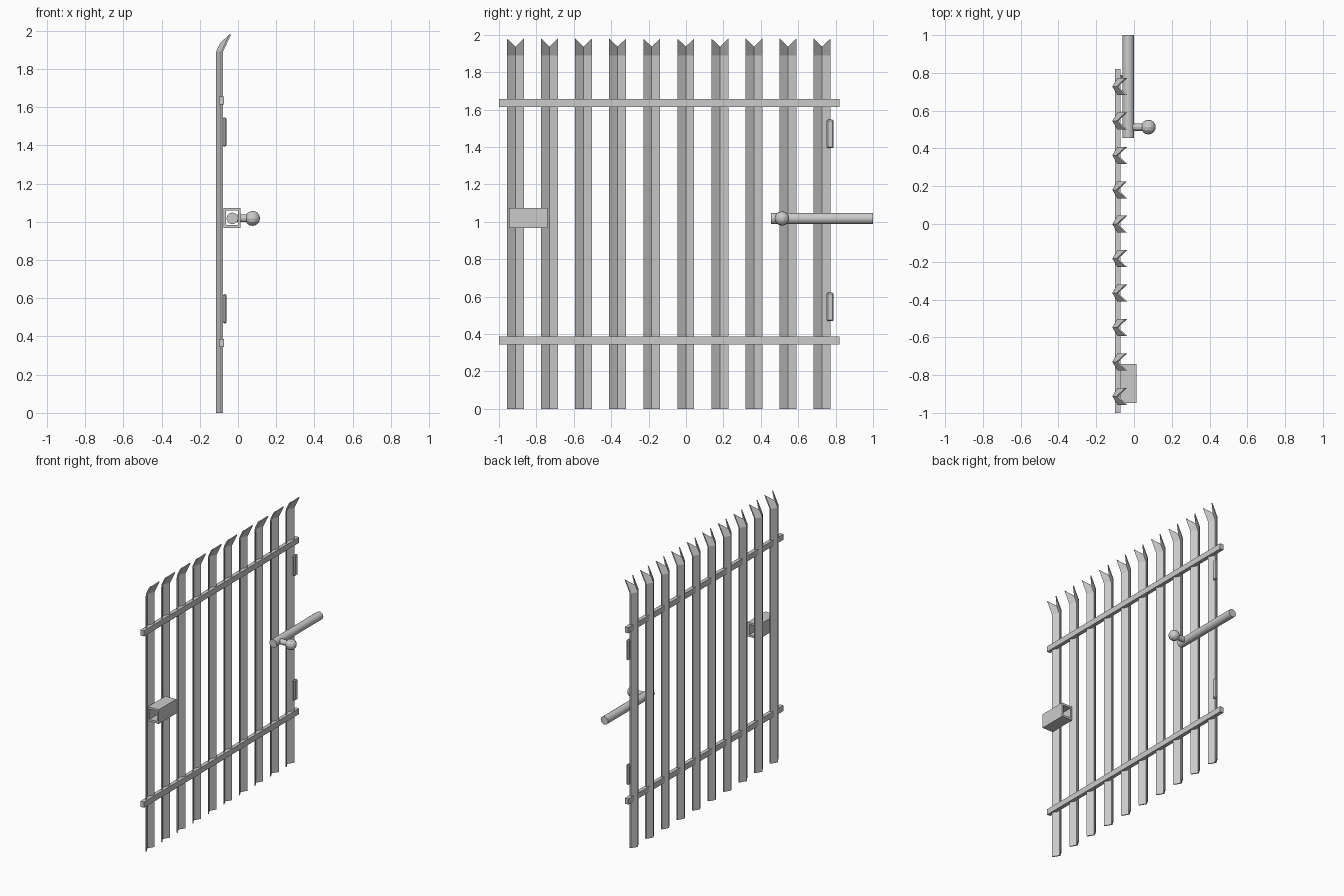
import bpy, bmesh, math
from mathutils import Matrix

if "Cube" in bpy.data.objects:
    bpy.data.objects.remove(bpy.data.objects["Cube"])


def finish(name, bm, smooth=False):
    bmesh.ops.recalc_face_normals(bm, faces=bm.faces)
    me = bpy.data.meshes.new(name)
    bm.to_mesh(me)
    bm.free()
    ob = bpy.data.objects.new(name, me)
    bpy.context.collection.objects.link(ob)
    return ob


def box(name, lo, hi, bevel=0):
    bm = bmesh.new()
    size = [h - l for l, h in zip(lo, hi)]
    mid = [(h + l) / 2 for l, h in zip(lo, hi)]
    bmesh.ops.create_cube(bm, size=1, matrix=Matrix.Translation(mid) @ Matrix.Diagonal((*size, 1)))
    if bevel:
        bmesh.ops.bevel(bm, geom=bm.edges[:], offset=bevel, segments=1, affect='EDGES')
    return finish(name, bm)


def rod(name, centre, radius, length, axis, sides):
    bm = bmesh.new()
    turn = Matrix.Rotation(math.pi / 2, 4, 'X' if axis == 'y' else 'Y')
    bmesh.ops.create_cone(bm, cap_ends=True, segments=sides, radius1=radius, radius2=radius,
                          depth=length, matrix=Matrix.Translation(centre) @ turn)
    return finish(name, bm)


# V-section pales with a forward-bent, notched tip
APEX, EDGE, HALF, THICK = -0.115, -0.088, 0.045, 0.009


def pale(name, y):
    bm = bmesh.new()
    section = [(APEX, 0), (EDGE, HALF), (EDGE + THICK, HALF),
               (APEX + THICK, 0), (EDGE + THICK, -HALF), (EDGE, -HALF)]
    rings = []
    for level in range(3):
        ring = []
        for x, w in section:
            z, dx = (0, 1.89, 1.98 if w else 1.937)[level], 0
            if level == 2:
                dx = (z - 1.89) * 0.48
            ring.append(bm.verts.new((x + dx, y + w, z)))
        rings.append(ring)
    for a, b in zip(rings, rings[1:]):
        for i in range(6):
            j = (i + 1) % 6
            bm.faces.new((a[i], a[j], b[j], b[i]))
    for r in (rings[0], rings[-1]):
        bm.faces.new(r[0:4])
        bm.faces.new((r[0], r[3], r[4], r[5]))
    return finish(name, bm)


for i in range(10):
    pale(f"pale_{i + 1}", -0.912 + 0.1822 * i)

# Horizontal rails
for name, z in (("lower_rail", 0.365), ("upper_rail", 1.636)):
    box(name, (-0.1, -1.0, z - 0.021), (-0.072, 0.82, z + 0.021))

# Hinges
for name, z in (("lower_hinge", 0.545), ("upper_hinge", 1.47)):
    box(name, (-0.08, 0.752, z - 0.076), (-0.06, 0.789, z + 0.076), 0.006)

# Hollow latch keeper
bm = bmesh.new()
loops = []
for y in (-0.947, -0.741):
    for hx, hz in ((0.044, 0.053), (0.031, 0.038)):
        loops.append([bm.verts.new((-0.032 + sx * hx, y, 1.02 + sz * hz))
                      for sx, sz in ((-1, -1), (1, -1), (1, 1), (-1, 1))])
for a, b in ((0, 1), (1, 3), (3, 2), (2, 0)):
    for i in range(4):
        j = (i + 1) % 4
        bm.faces.new((loops[a][i], loops[a][j], loops[b][j], loops[b][i]))
finish("latch_keeper", bm)

# Sliding bolt with knob
rod("bolt", (-0.03, 0.727, 1.018), 0.03, 0.546, 'y', 16)
rod("knob_stem", (0.015, 0.513, 1.018), 0.02, 0.08, 'x', 12)
bm = bmesh.new()
bmesh.ops.create_uvsphere(bm, u_segments=12, v_segments=8, radius=0.039,
                          matrix=Matrix.Translation((0.076, 0.513, 1.018)) @ Matrix.Rotation(math.pi / 2, 4, 'Y'))
finish("knob", bm)
